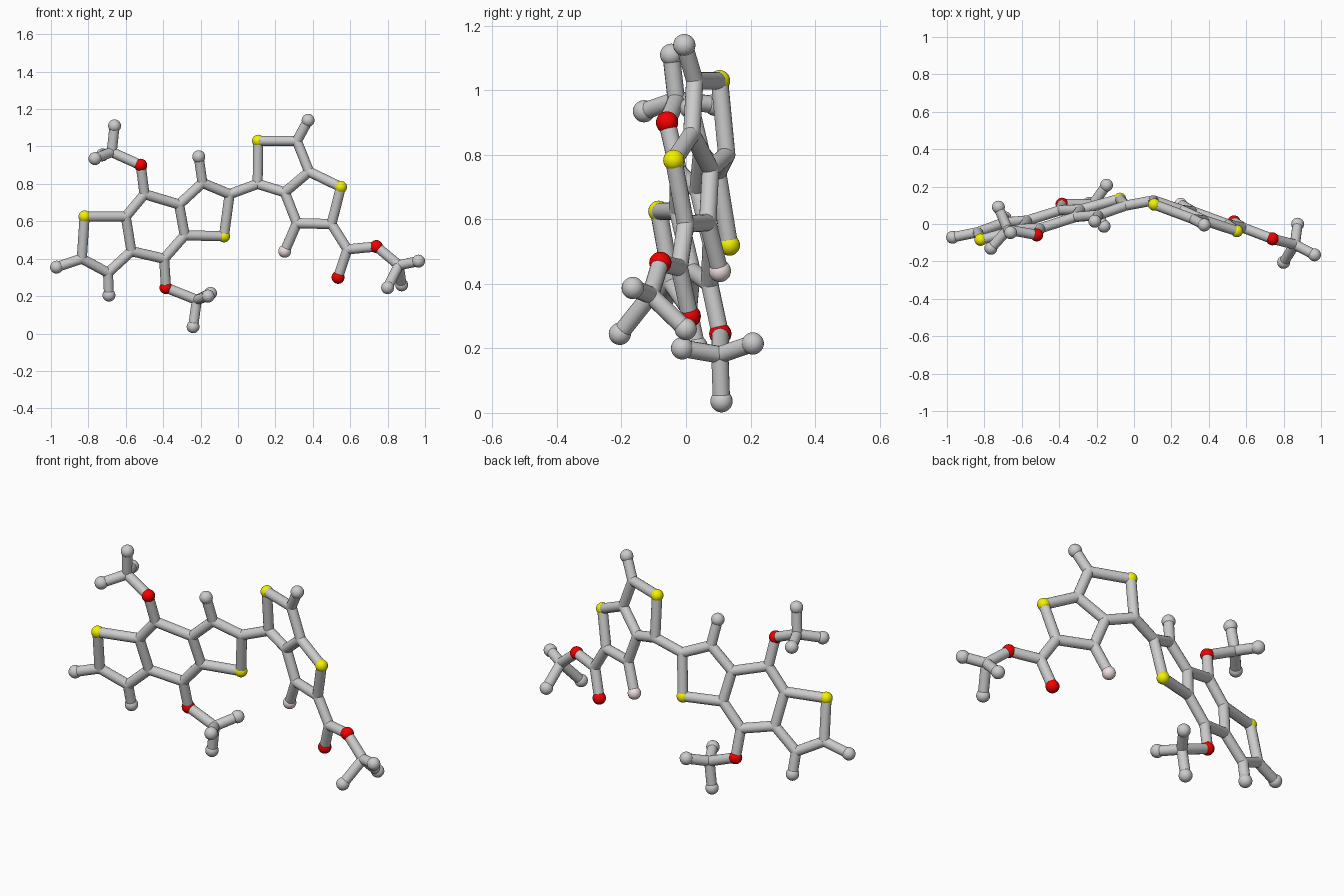
import bpy
from mathutils import Vector

if "Cube" in bpy.data.objects:
    bpy.data.objects.remove(bpy.data.objects["Cube"])

STICK, BALL = 0.027, 0.0345


def material(name, rgb):
    m = bpy.data.materials.new(name)
    m.diffuse_color = (*rgb, 1)
    m.use_nodes = True
    m.node_tree.nodes["Principled BSDF"].inputs["Base Color"].default_value = m.diffuse_color
    return m


YELLOW = material("yellow", (0.9, 0.88, 0.0))
RED = material("red", (0.9, 0.0, 0.0))
PINK = material("pale_pink", (0.88, 0.74, 0.74))


# Tilted planes holding the two flat ring systems
def left(x, z):
    return Vector((x, 0.257 + 0.266 * x - 0.197 * z, z))


def right(x, z):
    return Vector((x, 0.238 - 0.372 * x - 0.091 * z, z))


def ball(name, p, r, mat=None):
    bpy.ops.mesh.primitive_uv_sphere_add(segments=24, ring_count=14, radius=r, location=p)
    o = bpy.context.object
    o.name = name
    bpy.ops.object.shade_smooth()
    if mat:
        o.data.materials.append(mat)


def stick(p, q):
    d = q - p
    bpy.ops.mesh.primitive_cylinder_add(vertices=16, radius=STICK, depth=d.length, location=(p + q) / 2)
    o = bpy.context.object
    o.name = "bond_stick"
    o.rotation_euler = d.to_track_quat('Z', 'Y').to_euler()
    bpy.ops.object.shade_smooth_by_angle()


A = {
    # left three fused rings
    "S1": left(-.82, .625), "C2": left(-.835, .40), "C3": left(-.695, .325),
    "C4": left(-.57, .44), "C5": left(-.60, .625), "C6": left(-.50, .745),
    "C7": left(-.315, .69), "C8": left(-.19, .805), "C9": left(-.045, .745),
    "S2": left(-.075, .52), "C10": left(-.285, .525), "C11": left(-.395, .40),
    "H2": left(-.97, .355), "H3": left(-.69, .205), "H8": left(-.21, .945),
    "O6": left(-.52, .90), "O11": left(-.385, .245),
    # left end groups
    "Ca": Vector((-.675, -.03, .97)), "Ha1": Vector((-.66, -.046, 1.11)),
    "Ha2": Vector((-.765, -.13, .935)), "Ha3": Vector((-.725, .09, .955)),
    "Cb": Vector((-.22, .105, .18)), "Hb1": Vector((-.24, .11, .036)),
    "Hb2": Vector((-.16, -.012, .20)), "Hb3": Vector((-.147, .207, .215)),
    # right two fused rings
    "C12": right(.105, .80), "S3": right(.108, 1.03), "C13": right(.315, 1.03),
    "C14": right(.38, .865), "C15": right(.25, .755), "S4": right(.55, .783),
    "C16": right(.50, .585), "C17": right(.315, .59), "H13": right(.375, 1.14),
    "F17": right(.25, .44), "C18": right(.585, .45), "O18": right(.535, .30),
    "O19": right(.74, .465),
    # right end group
    "Cc": Vector((.86, -.11, .365)), "Hc1": Vector((.965, -.165, .387)),
    "Hc2": Vector((.80, -.205, .245)), "Hc3": Vector((.875, -.001, .26)),
}

# Bond chains through the atoms
CHAINS = """S1 C2 C3 C4 C5 S1|C5 C6 C7 C10 C11 C4|C7 C8 C9 S2 C10|C2 H2|C3 H3|C8 H8
C6 O6 Ca Ha1|Ha2 Ca Ha3|C11 O11 Cb Hb1|Hb2 Cb Hb3|C9 C12 S3 C13 C14 C15 C12
C14 S4 C16 C17 C15|C13 H13|C17 F17|C16 C18 O18|C18 O19 Cc Hc1|Hc2 Cc Hc3"""
for chain in CHAINS.replace("\n", "|").split("|"):
    names = chain.split()
    for a, b in zip(names, names[1:]):
        stick(A[a], A[b])

# Balls: large at tips and coloured atoms, flush joints elsewhere
KINDS = {"S": ("yellow_ball", BALL * 0.95, YELLOW), "O": ("red_ball", BALL, RED),
         "F": ("pink_ball", BALL, PINK), "H": ("tip_ball", BALL, None),
         "C": ("joint_ball", STICK, None)}
for key, p in A.items():
    name, r, mat = KINDS[key[0]]
    ball(name, p, r, mat)
